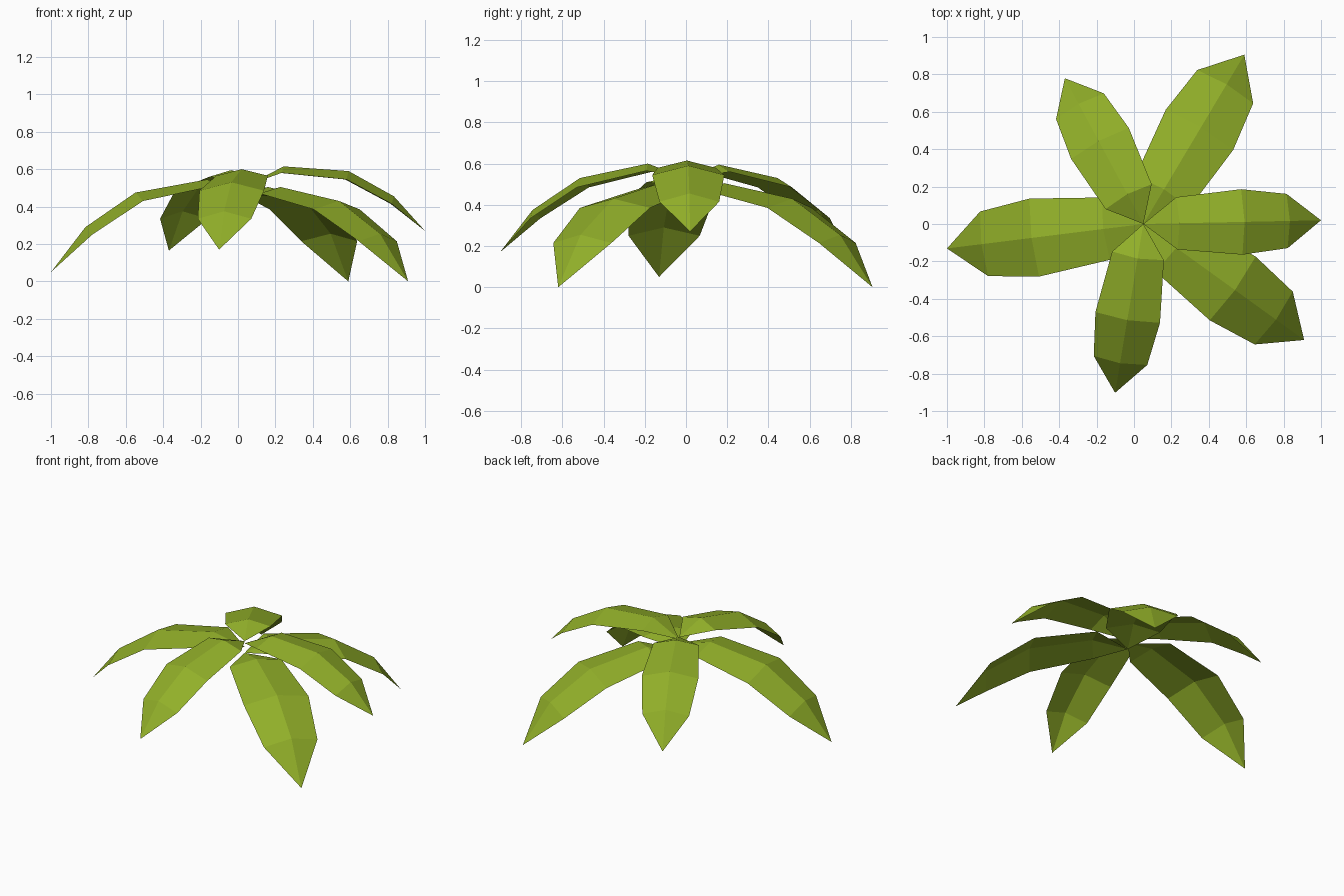
import bpy, bmesh
from math import radians
from mathutils import Vector, Matrix

cube = bpy.data.objects.get("Cube")
if cube:
    bpy.data.objects.remove(cube, do_unlink=True)

# Leaf colour
green = bpy.data.materials.new("leaf_green")
green.use_nodes = True
colour = (0.285, 0.43, 0.022, 1)
green.diffuse_color = colour
bsdf = green.node_tree.nodes["Principled BSDF"]
bsdf.inputs["Base Color"].default_value = colour
bsdf.inputs["Roughness"].default_value = 0.9

HUB = Vector((0.05, 0, 0))
STATIONS = (0.205, 0.57, 0.825)     # cross-sections along the leaf
HALF_WIDTHS = (0.14, 0.175, 0.145)
DROPS = (0.035, 0.045, 0.04)        # edges hang below the midrib


def make_leaf(name, angle, length, width, base_z, ridge, tip_z):
    """Folded leaf: base point, three roof-shaped sections, pointed tip."""
    bm = bmesh.new()
    base = bm.verts.new((0, 0, base_z))
    tip = bm.verts.new((length, 0, tip_z))
    rows = []
    for along, half, drop, z in zip(STATIONS, HALF_WIDTHS, DROPS, ridge):
        r = along * length
        rows.append([bm.verts.new(p) for p in (
            (r - 0.015, -half * width, z - drop),
            (r, 0, z),
            (r - 0.015, half * width, z - drop))])
    for side in range(2):
        bm.faces.new((base, rows[0][side], rows[0][side + 1]))
        for a, b in zip(rows, rows[1:]):
            bm.faces.new((a[side], b[side], b[side + 1], a[side + 1]))
        bm.faces.new((rows[2][side], tip, rows[2][side + 1]))
    bm.transform(Matrix.Translation(HUB) @ Matrix.Rotation(radians(angle), 4, "Z"))
    for face in bm.faces:
        face.normal_update()
        if face.normal.z < 0:
            face.normal_flip()
    mesh = bpy.data.meshes.new(name)
    bm.to_mesh(mesh)
    bm.free()
    mesh.materials.append(green)
    bpy.context.collection.objects.link(bpy.data.objects.new(name, mesh))


# Name, direction, length, width scale, base height, midrib heights, tip height
make_leaf("left_leaf", 1.2, 0.95, 1, 0.515, (0.615, 0.59, 0.455), 0.27)
make_leaf("front_leaf", -99.5, 0.915, 1, 0.53, (0.6, 0.53, 0.375), 0.17)
make_leaf("back_right_leaf", 118.3, 0.885, 1, 0.53, (0.595, 0.53, 0.375), 0.165)
make_leaf("right_leaf", 187.1, 1.058, 1.2, 0.49, (0.545, 0.475, 0.29), 0.05)
make_leaf("front_left_leaf", -35.8, 1.06, 1.2, 0.45, (0.505, 0.43, 0.255), 0)
make_leaf("back_left_leaf", 59.2, 1.054, 1.2, 0.45, (0.505, 0.43, 0.255), 0)
